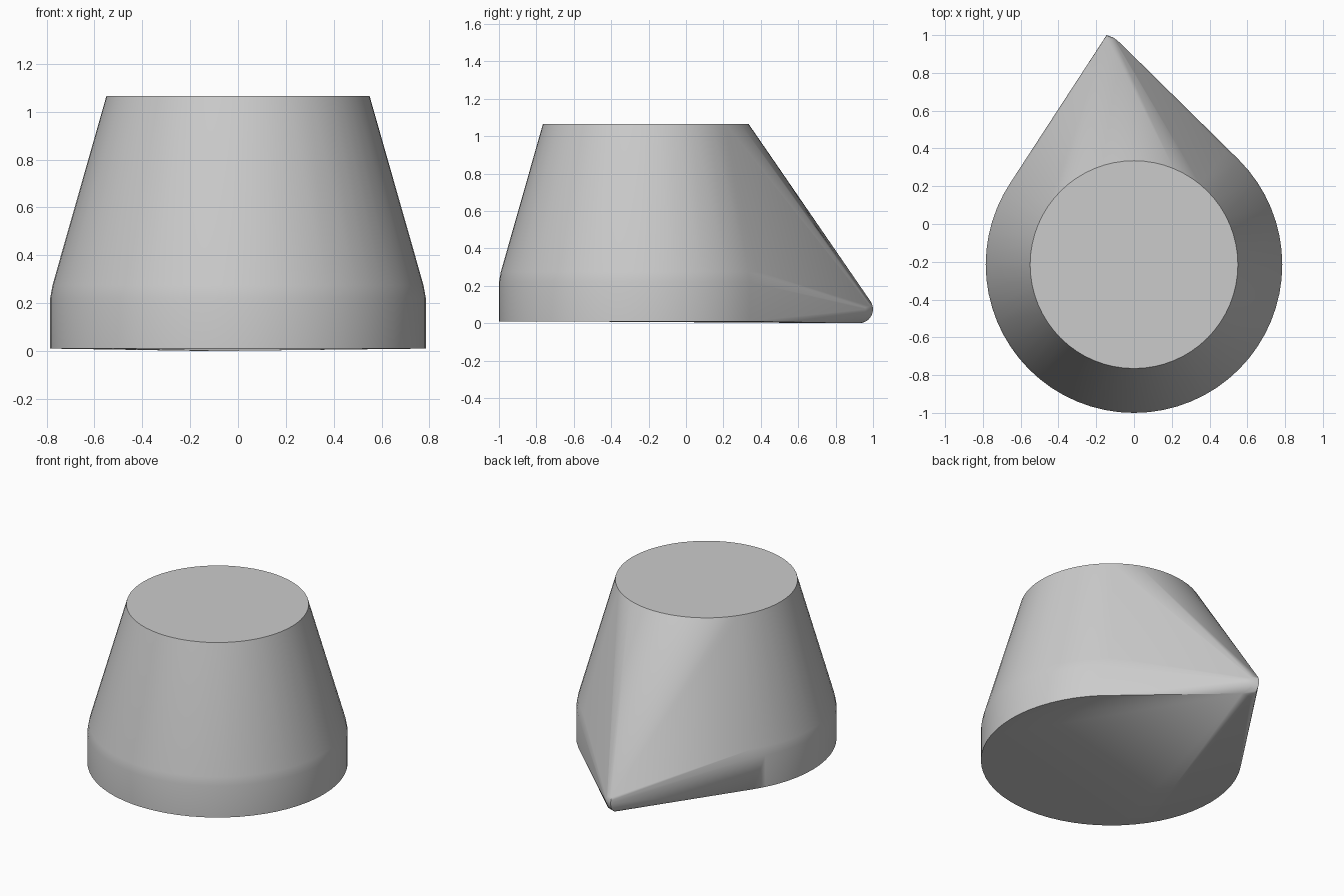
import bpy, bmesh, math
from mathutils import Vector

cube = bpy.data.objects.get("Cube")
if cube:
    bpy.data.objects.remove(cube, do_unlink=True)

grey = bpy.data.materials.new("plain grey")
colour = (0.6, 0.6, 0.6, 1)
grey.diffuse_color = colour
grey.use_nodes = True
grey.node_tree.nodes["Principled BSDF"].inputs["Base Color"].default_value = colour


def ring(bm, centre, radius, count, u, v):
    """Add a circle of points spanned by the directions u and v."""
    for i in range(count):
        a = 2 * math.pi * i / count
        offset = Vector(u) * math.cos(a) + Vector(v) * math.sin(a)
        bm.verts.new(Vector(centre) + offset * radius)


X, Y, Z = (1, 0, 0), (0, 1, 0), (0, 0, 1)
bm = bmesh.new()

# Tapered round body: (radius, height), straight at the foot
for radius, z in [(0.785, 0.01), (0.785, 0.22), (0.775, 0.275), (0.55, 1.065)]:
    ring(bm, (0, -0.215, z), radius, 64, X, Y)

# Rounded pointer nose, lying sideways: (x, radius)
for x, radius in [(-0.145, 0.075), (-0.105, 0.06), (-0.075, 0.035)]:
    ring(bm, (x, 0.925, 0.075), radius, 24, Y, Z)
# Flat underside of the nose
for x in (-0.145, -0.075):
    bm.verts.new((x, 0.925, 0))

# Stretch one skin around body and nose
bmesh.ops.remove_doubles(bm, verts=bm.verts, dist=0.0005)
bmesh.ops.convex_hull(bm, input=bm.verts)
loose = [v for v in bm.verts if not v.link_faces]
bmesh.ops.delete(bm, geom=loose, context='VERTS')
bmesh.ops.dissolve_limit(bm, angle_limit=math.radians(0.5),
                         verts=bm.verts, edges=bm.edges)
bmesh.ops.recalc_face_normals(bm, faces=bm.faces)

mesh = bpy.data.meshes.new("pointer_knob")
bm.to_mesh(mesh)
bm.free()
mesh.materials.append(grey)
knob = bpy.data.objects.new("pointer_knob", mesh)
bpy.context.collection.objects.link(knob)

# Smooth skin with crisp top and bottom rims
bpy.ops.object.select_all(action='DESELECT')
knob.select_set(True)
bpy.context.view_layer.objects.active = knob
bpy.ops.object.shade_smooth_by_angle(angle=math.radians(35))
